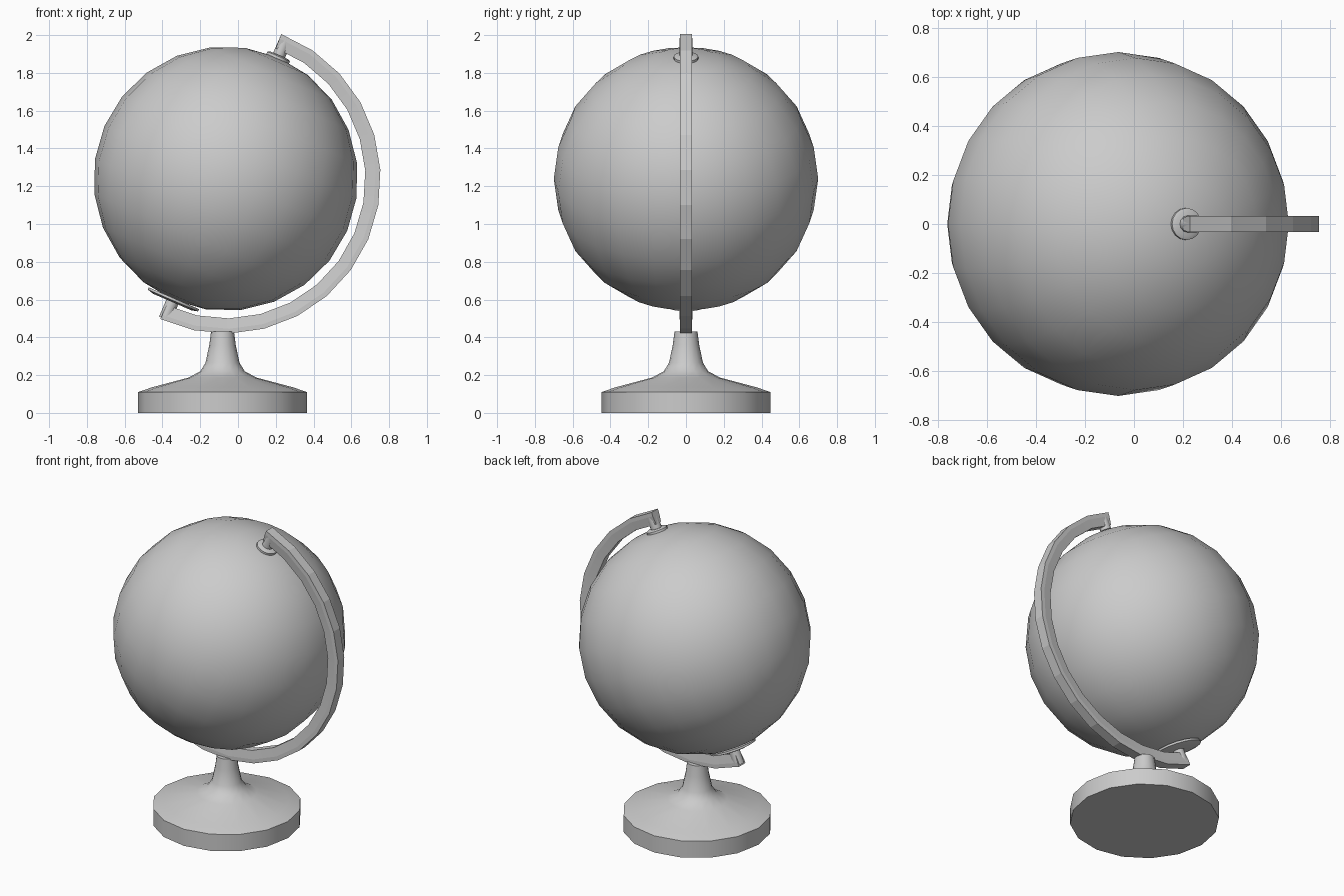
import bpy, bmesh, math
from mathutils import Matrix, Vector

if "Cube" in bpy.data.objects:
    bpy.data.objects.remove(bpy.data.objects["Cube"])

CENTER = Vector((-0.065, 0, 1.24))
TILT = math.radians(23.4)
TILTED = Matrix.Translation(CENTER) @ Matrix.Rotation(TILT, 4, 'Y')


def finish(name, bm, angle):
    bmesh.ops.recalc_face_normals(bm, faces=bm.faces)
    mesh = bpy.data.meshes.new(name)
    bm.to_mesh(mesh)
    bm.free()
    ob = bpy.data.objects.new(name, mesh)
    bpy.context.collection.objects.link(ob)
    bpy.ops.object.select_all(action='DESELECT')
    ob.select_set(True)
    bpy.context.view_layer.objects.active = ob
    bpy.ops.object.shade_smooth_by_angle(angle=math.radians(angle))
    return ob


def lathe(name, profile, sides, matrix, angle=35):
    bm = bmesh.new()
    rings = [[bm.verts.new((r * math.cos(2 * math.pi * i / sides),
                            r * math.sin(2 * math.pi * i / sides), z))
              for i in range(sides)] for r, z in profile]
    for a, b in zip(rings, rings[1:]):
        for i in range(sides):
            j = (i + 1) % sides
            bm.faces.new((a[i], a[j], b[j], b[i]))
    bm.faces.new(rings[0])
    bm.faces.new(rings[-1])
    bm.transform(matrix)
    return finish(name, bm, angle)


# Globe ball
bm = bmesh.new()
bmesh.ops.create_uvsphere(bm, u_segments=24, v_segments=12, radius=0.70)
bm.transform(TILTED)
finish("globe_ball", bm, 40)

# Pole washers and pivot pins
lathe("top_washer", [(0.065, 0.69), (0.065, 0.705), (0.05, 0.712)], 16, TILTED)
lathe("bottom_washer", [(0.11, -0.712), (0.145, -0.703), (0.145, -0.69)], 16, TILTED)
lathe("top_pin", [(0.034, 0.69), (0.034, 0.81)], 12, TILTED)
lathe("bottom_pin", [(0.034, -0.81), (0.034, -0.69)], 12, TILTED)

# Half-circle arm, swept cross-section (radius, y)
section = [(0.82, -0.033), (0.82, 0.033), (0.795, 0.033),
           (0.74, 0.025), (0.74, -0.025), (0.795, -0.033)]
bm = bmesh.new()
steps = 14
rings = []
for k in range(steps + 1):
    a = math.radians(69 - 184 * k / steps)
    rings.append([bm.verts.new((CENTER.x + r * math.cos(a), y, CENTER.z + r * math.sin(a)))
                  for r, y in section])
n = len(section)
for a, b in zip(rings, rings[1:]):
    for i in range(n):
        j = (i + 1) % n
        bm.faces.new((a[i], a[j], b[j], b[i]))
bm.faces.new(rings[0])
bm.faces.new(rings[-1])
finish("meridian_arm", bm, 5)

# Turned base with stem
lathe("base", [(0.447, 0), (0.447, 0.11), (0.375, 0.135), (0.18, 0.187), (0.118, 0.22),
               (0.09, 0.265), (0.07, 0.36), (0.061, 0.43)], 16,
      Matrix.Translation((-0.082, 0, 0)), 40)
